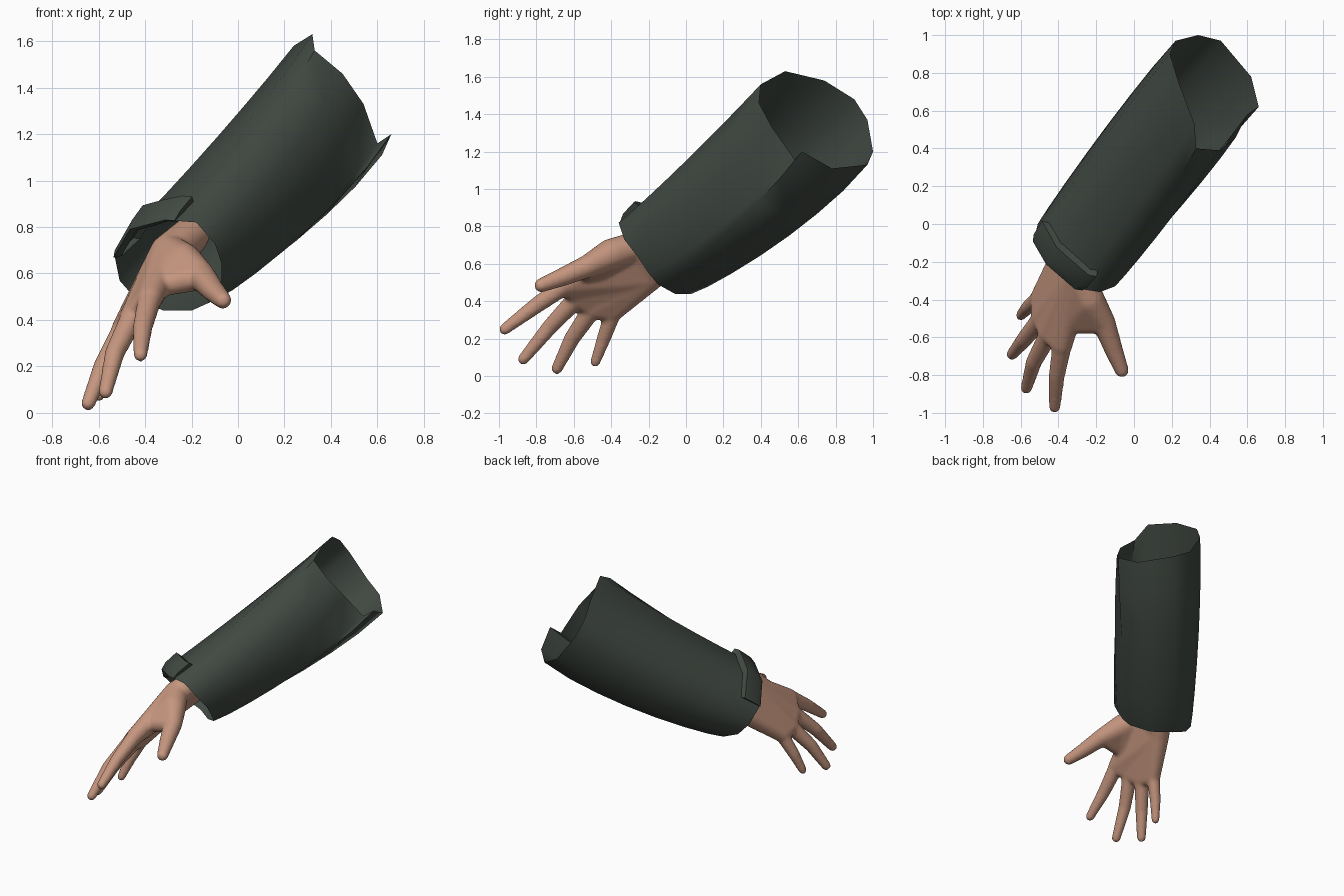
import bpy, bmesh, math
from mathutils import Vector, Matrix

if "Cube" in bpy.data.objects:
    bpy.data.objects.remove(bpy.data.objects["Cube"])


def material(name, colour):
    mat = bpy.data.materials.new(name)
    mat.use_nodes = True
    mat.diffuse_color = (*colour, 1)
    mat.node_tree.nodes["Principled BSDF"].inputs["Base Color"].default_value = (*colour, 1)
    return mat


def finish(name, bm, mat, angle):
    mesh = bpy.data.meshes.new(name)
    bm.to_mesh(mesh)
    bm.free()
    mesh.materials.append(mat)
    obj = bpy.data.objects.new(name, mesh)
    bpy.context.collection.objects.link(obj)
    bpy.ops.object.select_all(action="DESELECT")
    obj.select_set(True)
    bpy.context.view_layer.objects.active = obj
    bpy.ops.object.shade_smooth_by_angle(angle=math.radians(angle))
    return obj


def loft(bm, rings, closed=True):
    rows = [[bm.verts.new(p) for p in ring] for ring in rings]
    for a, b in zip(rows, rows[1:]):
        for i in range(len(a) if closed else len(a) - 1):
            j = (i + 1) % len(a)
            bm.faces.new((a[i], a[j], b[j], b[i]))


def hull(bm, *balls):
    """Wrap a convex skin around balls given as (centre, radius)."""
    part = bmesh.new()
    for centre, radius in balls:
        bmesh.ops.create_icosphere(part, subdivisions=3, radius=radius,
                                   matrix=Matrix.Translation(centre))
    out = bmesh.ops.convex_hull(part, input=part.verts)
    loose = set(out["geom_interior"]) | set(out["geom_unused"])
    bmesh.ops.delete(part, geom=[v for v in loose if isinstance(v, bmesh.types.BMVert)],
                     context="VERTS")
    mesh = bpy.data.meshes.new("hull_part")
    part.to_mesh(mesh)
    part.free()
    bm.from_mesh(mesh)
    bpy.data.meshes.remove(mesh)


cloth = material("dark green cloth", (0.054, 0.068, 0.056))
skin = material("skin", (0.56, 0.305, 0.212))

# Sleeve: lofted from the wrist mouth to the notched upper opening
mouth = [Vector(p) for p in (
    (-.18, -.36, .82), (-.31, -.34, .83), (-.46, -.21, .79), (-.53, -.09, .67),
    (-.51, 0, .57), (-.44, .03, .49), (-.32, .03, .44), (-.2, -.06, .44),
    (-.09, -.15, .49), (-.07, -.2, .55), (-.07, -.26, .64), (-.1, -.33, .73))]
opening = [Vector(p) for p in (
    (.33, .4, 1.56), (.32, .53, 1.63), (.24, .74, 1.58), (.19, .9, 1.48),
    (.22, .97, 1.37), (.34, 1, 1.2), (.46, .97, 1.13), (.62, .78, 1.11),
    (.66, .62, 1.2), (.6, .58, 1.16), (.54, .46, 1.33), (.45, .39, 1.46))]
low = sum(mouth, Vector()) / len(mouth)
high = sum(opening, Vector()) / len(opening)
axis = (high - low).normalized()
down = (axis * axis.z - Vector((0, 0, 1))).normalized()


def sleeve_ring(t):
    bulge = math.sin(math.pi * t) ** 0.7 if 0 < t < 1 else 0
    centre = low.lerp(high, t)
    return [centre + (a.lerp(b, t) - centre) * (1 + .07 * bulge) + down * .04 * bulge
            for a, b in zip(mouth, opening)]


bm = bmesh.new()
loft(bm, [sleeve_ring(t) for t in (0, .08, .2, .36, .52, .68, .84, 1)])
bmesh.ops.recalc_face_normals(bm, faces=bm.faces)
finish("sleeve", bm, cloth, 50)

# Cuff fold: raised band lapped over the upper outer side of the mouth
edge = [mouth[3], mouth[2], mouth[2].lerp(mouth[1], .5), mouth[1], mouth[1].lerp(mouth[0], .3)]


def band(along, lift):
    row = []
    for p in edge:
        out = p - low
        out = (out - axis * out.dot(axis)).normalized()
        row.append(p + axis * along + out * lift)
    return row


bm = bmesh.new()
loft(bm, [band(.02, -.02), band(-.005, .004), band(.04, .025), band(.14, .035), band(.16, -.03)], False)
for side in (0, -1):
    bm.verts.ensure_lookup_table()
    n = len(edge)
    bm.faces.new([bm.verts[r * n + (n - 1 if side else 0)] for r in range(5)])
bmesh.ops.recalc_face_normals(bm, faces=bm.faces)
finish("cuff_fold", bm, cloth, 35)

# Hand: palm, thumb and fingers fused into one smooth skin
wrist_top = ((-.30, -.28, .69), .08)
wrist_low = ((-.38, -.18, .53), .068)
fingers = [  # knuckle, middle joint, tip
    ((-.38, -.64, .49), (-.41, -.81, .37), (-.42, -.97, .25)),
    ((-.45, -.58, .42), (-.53, -.73, .26), (-.57, -.87, .09)),
    ((-.49, -.50, .36), (-.58, -.61, .20), (-.645, -.69, .04)),
    ((-.50, -.39, .34), (-.56, -.44, .20), (-.60, -.485, .075))]
thumb = [((-.24, -.40, .65), .085), ((-.16, -.52, .59), .062),
         ((-.11, -.66, .53), .05), ((-.065, -.775, .485), .038)]

bm = bmesh.new()
hull(bm, wrist_top, wrist_low, ((-.2, -.13, .77), .08), ((-.28, -.03, .64), .068))
for a, b in zip(fingers, fingers[1:]):
    hull(bm, wrist_top, wrist_low, (a[0], .055), (b[0], .05))
for i, (knuckle, joint, tip) in enumerate(fingers):
    size = .88 if i == 3 else 1
    hull(bm, (knuckle, .052 * size), (joint, .043 * size))
    hull(bm, (joint, .043 * size), (tip, .031 * size))
for a, b in zip(thumb, thumb[1:]):
    hull(bm, a, b)
hull(bm, wrist_top, thumb[0], ((-.35, -.5, .55), .06))
hull(bm, thumb[0], thumb[1], ((-.33, -.53, .55), .05))
hand = finish("hand", bm, skin, 180)
remesh = hand.modifiers.new("fuse", "REMESH")
remesh.mode = "VOXEL"
remesh.voxel_size = .011
remesh.use_smooth_shade = True
smooth = hand.modifiers.new("soften", "SMOOTH")
smooth.factor = .5
smooth.iterations = 8
